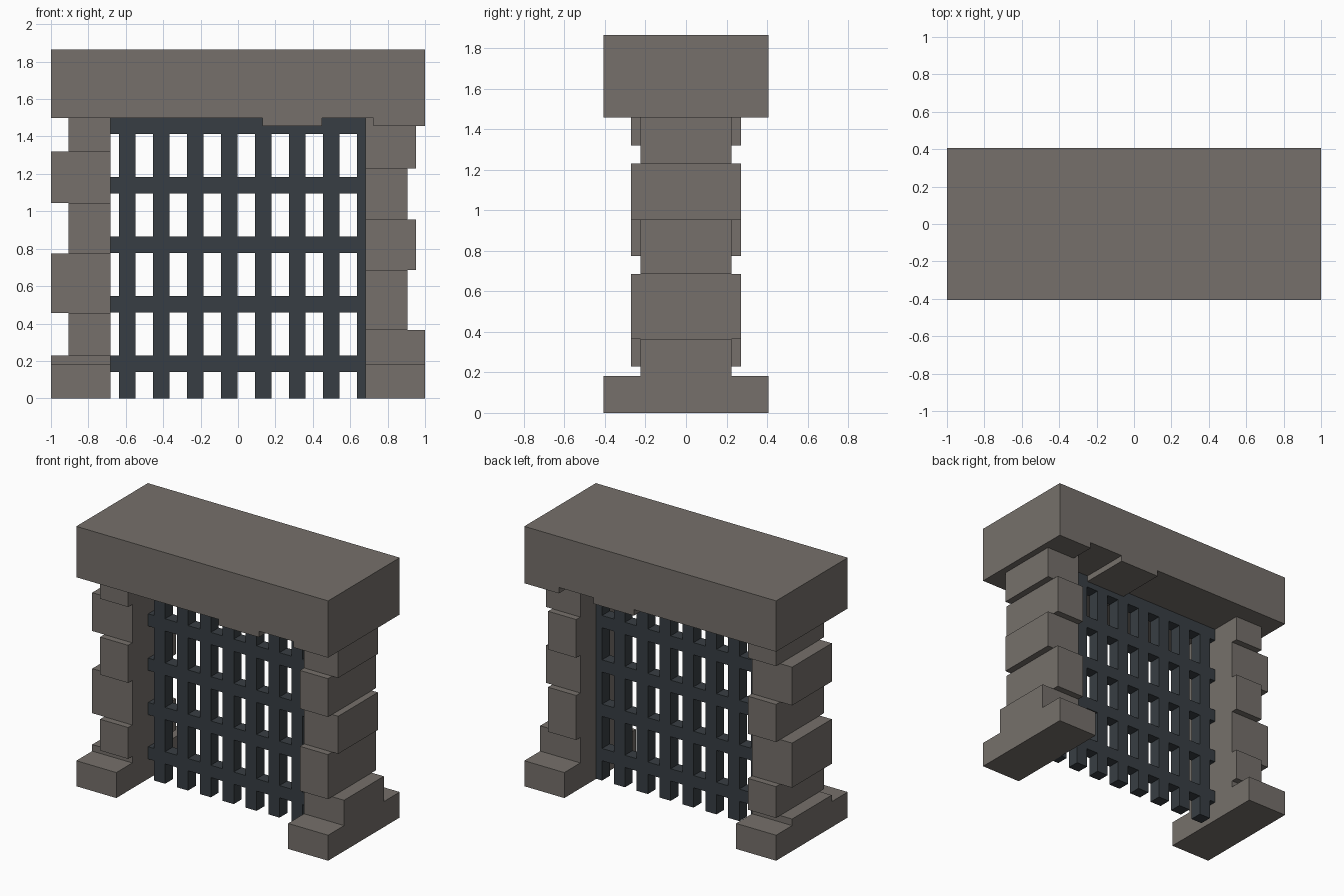
import bpy
import bmesh

old = bpy.data.objects.get("Cube")
if old:
    bpy.data.objects.remove(old, do_unlink=True)


def material(name, rgb):
    mat = bpy.data.materials.new(name)
    mat.use_nodes = True
    color = (*rgb, 1.0)
    mat.diffuse_color = color
    mat.node_tree.nodes["Principled BSDF"].inputs["Base Color"].default_value = color
    return mat


STONE = material("warm grey stone", (0.18, 0.163, 0.147))
IRON = material("dark iron", (0.039, 0.048, 0.056))


def add_object(name, bm, mat):
    bmesh.ops.recalc_face_normals(bm, faces=bm.faces)
    mesh = bpy.data.meshes.new(name)
    bm.to_mesh(mesh)
    bm.free()
    mesh.materials.append(mat)
    obj = bpy.data.objects.new(name, mesh)
    bpy.context.collection.objects.link(obj)
    return obj


def slab(name, outline, half_depth, mat):
    """Extrude an x-z outline from front to back."""
    bm = bmesh.new()
    face = bm.faces.new([bm.verts.new((x, -half_depth, z)) for x, z in outline])
    out = bmesh.ops.extrude_face_region(bm, geom=[face])
    moved = [v for v in out["geom"] if isinstance(v, bmesh.types.BMVert)]
    bmesh.ops.translate(bm, verts=moved, vec=(0, 2 * half_depth, 0))
    return add_object(name, bm, mat)


def block(name, x0, x1, z0, z1, half_depth):
    return slab(name, [(x0, z0), (x1, z0), (x1, z1), (x0, z1)], half_depth, STONE)


INNER, WIDE, NARROW, DEEP = 0.682, 0.272, 0.225, 0.406
TOP, STEP = 1.5, 1.457

# Lintel with a stepped underside
slab("lintel", [(-1, TOP), (0.13, TOP), (0.13, STEP), (0.45, STEP), (0.45, TOP),
                (0.725, TOP), (0.725, STEP), (1, STEP), (1, 1.865), (-1, 1.865)],
     DEEP, STONE)

# Pillars: a deep foot, then alternating long and deep stones (top, reach, half depth)
left_stones = [(0.365, 1.0, NARROW), (0.685, 0.905, WIDE), (0.955, 0.953, NARROW),
               (1.23, 0.905, WIDE), (TOP, 0.953, NARROW)]
right_stones = [(0.23, 1.0, NARROW), (0.455, 0.905, WIDE), (0.775, 1.0, NARROW),
                (1.045, 0.905, WIDE), (1.32, 1.0, NARROW), (TOP, 0.905, WIDE)]
for side, sign, stones in (("left", 1, left_stones), ("right", -1, right_stones)):
    block(side + "_foot", sign * INNER, sign, 0, 0.183, DEEP)
    base = 0.183
    for i, (top, reach, depth) in enumerate(stones):
        block(f"{side}_pillar_stone_{i + 1}", sign * INNER, sign * reach, base, top, depth)
        base = top

# Iron grating: a flat grid with the openings left out, thickened to square bars
BAR = 0.088
xs, zs = [-INNER], [0]
for i in range(8):
    centre = -0.592 + i * 0.1817
    xs += [centre - BAR / 2, min(centre + BAR / 2, INNER)]
for i in range(5):
    centre = 0.186 + i * 0.318
    zs += [centre - BAR / 2, min(centre + BAR / 2, TOP)]

bm = bmesh.new()
grid = [[bm.verts.new((x, 0, z)) for z in zs] for x in xs]
for i in range(len(xs) - 1):
    for j in range(len(zs) - 1):
        if i % 2 or j % 2:
            bm.faces.new((grid[i][j], grid[i + 1][j], grid[i + 1][j + 1], grid[i][j + 1]))
loose = [v for v in bm.verts if not v.link_faces]
bmesh.ops.delete(bm, geom=loose, context='VERTS')
grating = add_object("iron_grating", bm, IRON)
thick = grating.modifiers.new("bar_thickness", 'SOLIDIFY')
thick.thickness = BAR
thick.offset = 0
